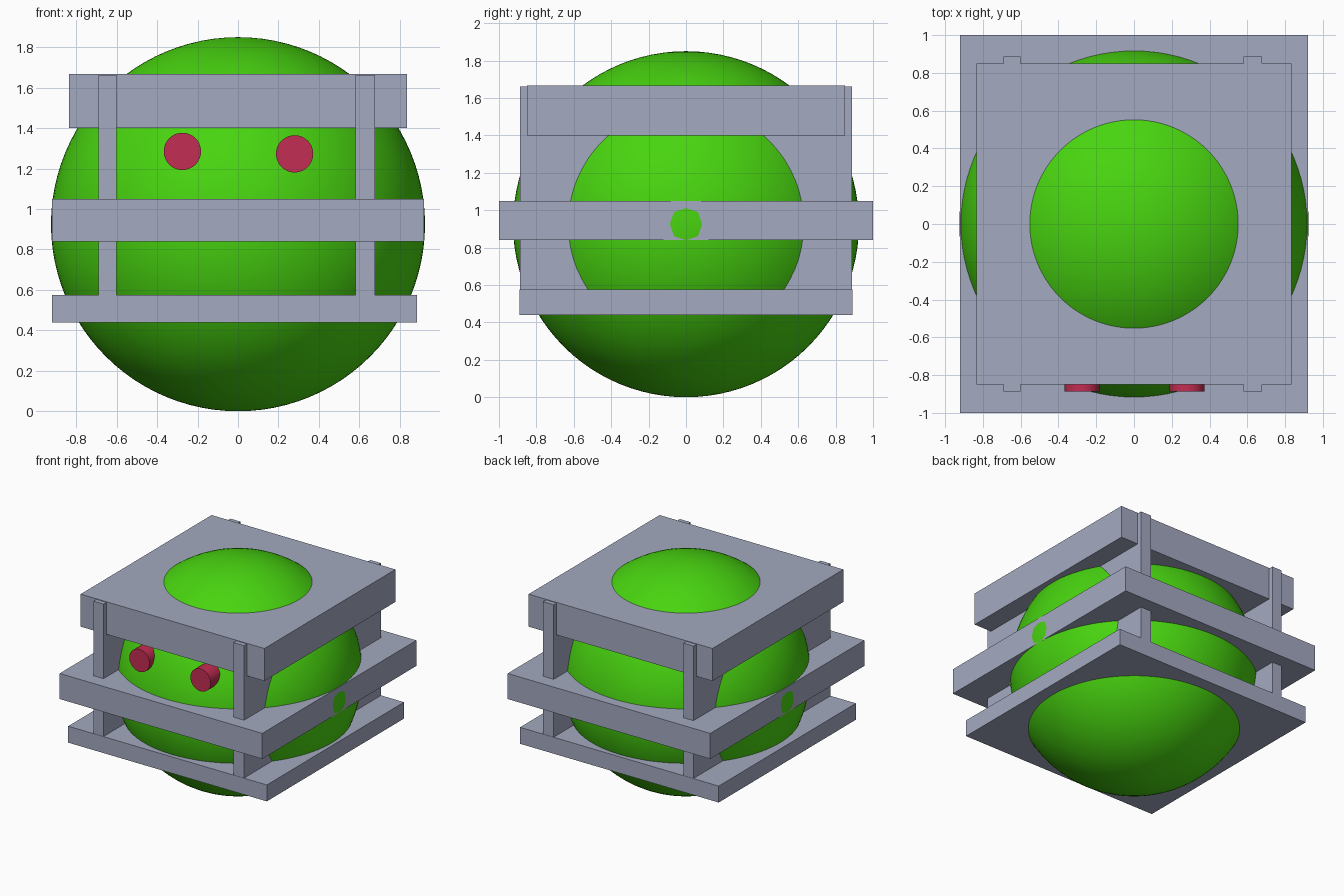
import bpy
import math

default = bpy.data.objects.get("Cube")
if default:
    bpy.data.objects.remove(default, do_unlink=True)


def make_material(name, color):
    mat = bpy.data.materials.new(name)
    mat.use_nodes = True
    mat.diffuse_color = (*color, 1.0)
    mat.node_tree.nodes["Principled BSDF"].inputs["Base Color"].default_value = (*color, 1.0)
    return mat


green = make_material("bright green", (0.065, 0.66, 0.005))
grey = make_material("blue grey", (0.37, 0.40, 0.53))
red = make_material("crimson", (0.54, 0.026, 0.085))


def finish(name, mat):
    obj = bpy.context.object
    obj.name = name
    obj.data.name = name
    obj.data.materials.append(mat)
    return obj


def box(name, x, y, z):
    """Box from (min, max) ranges on each axis."""
    ranges = (x, y, z)
    bpy.ops.mesh.primitive_cube_add(size=1, location=[(a + b) / 2 for a, b in ranges])
    obj = finish(name, grey)
    obj.scale = [b - a for a, b in ranges]
    bpy.ops.object.transform_apply(location=False, rotation=False, scale=True)


# Round body
RADIUS = 0.925
bpy.ops.mesh.primitive_uv_sphere_add(segments=96, ring_count=48, radius=RADIUS,
                                     location=(0, 0, RADIUS))
finish("body", green)
bpy.ops.object.shade_smooth()

# Horizontal slabs around the body
box("top_slab", (-0.835, 0.835), (-0.85, 0.85), (1.40, 1.667))
box("middle_slab", (-0.9205, 0.9205), (-1.0, 1.0), (0.84, 1.05))
box("bottom_slab", (-0.92, 0.885), (-0.89, 0.89), (0.44, 0.575))

# Upright walls running front to back through the slabs
box("right_wall", (-0.69, -0.60), (-0.888, 0.888), (0.50, 1.662))
box("left_wall", (0.58, 0.677), (-0.888, 0.888), (0.50, 1.662))

# Eyes: short cylinders pointing forward
for name, x, z in (("right_eye", -0.275, 1.285), ("left_eye", 0.28, 1.273)):
    bpy.ops.mesh.primitive_cylinder_add(vertices=48, radius=0.092, depth=0.2,
                                        location=(x, -0.786, z),
                                        rotation=(math.pi / 2, 0, 0))
    finish(name, red)
    bpy.ops.object.shade_smooth_by_angle(angle=math.radians(30))
